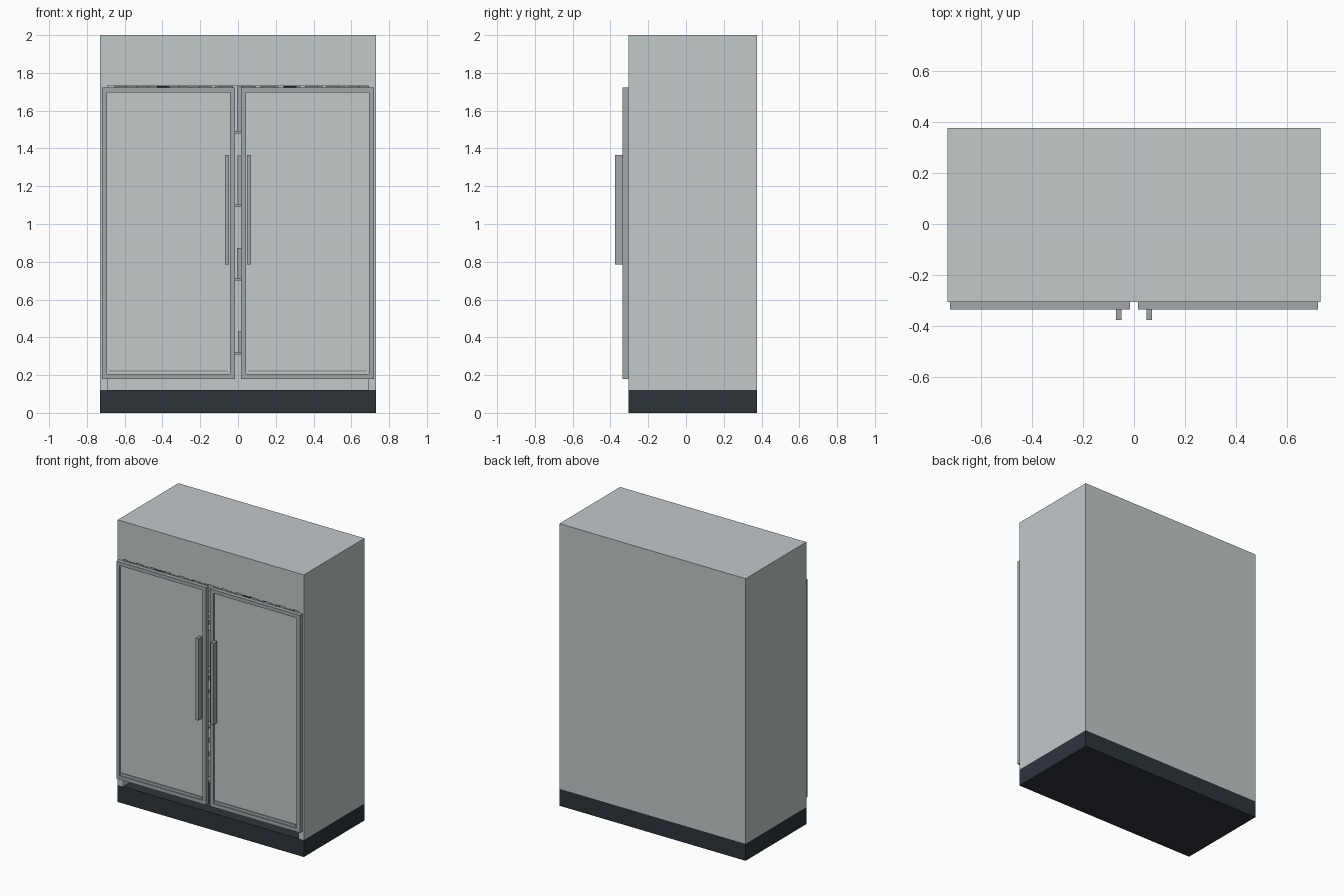
import bpy, bmesh, random
from mathutils import Vector

random.seed(4)
cube = bpy.data.objects.get("Cube")
if cube:
    bpy.data.objects.remove(cube, do_unlink=True)


def material(name, color):
    m = bpy.data.materials.new(name)
    m.use_nodes = True
    m.diffuse_color = (*color, 1)
    m.node_tree.nodes["Principled BSDF"].inputs["Base Color"].default_value = (*color, 1)
    return m


STEEL = material("light steel", (0.54, 0.58, 0.59))
TRIM = material("grey trim", (0.36, 0.39, 0.40))
DARK = material("dark base", (0.026, 0.034, 0.042))


def box(name, lo, hi, *mats, edit=None):
    """Box between two corners, with an optional bmesh edit."""
    lo, hi = Vector(lo), Vector(hi)
    bm = bmesh.new()
    bmesh.ops.create_cube(bm, size=1)
    for v in bm.verts:
        v.co = (lo + hi) / 2 + v.co * (hi - lo)
    if edit:
        edit(bm)
    mesh = bpy.data.meshes.new(name)
    bm.to_mesh(mesh)
    bm.free()
    for m in mats:
        mesh.materials.append(m)
    obj = bpy.data.objects.new(name, mesh)
    bpy.context.collection.objects.link(obj)
    return obj


def recess_front(bm):
    """Sink a panel into the front of a door."""
    bm.normal_update()
    front = min(bm.faces, key=lambda f: f.normal.y)
    bmesh.ops.inset_region(bm, faces=[front], thickness=0.037)
    rim = bmesh.ops.extrude_discrete_faces(bm, faces=[front])
    panel = rim["faces"][0]
    for v in panel.verts:
        v.co.y += 0.01
    panel.material_index = 1


# Base and hollow cabinet
box("base", (-0.73, -0.305, 0), (0.73, 0.375, 0.12), DARK)
cabinet = box("cabinet", (-0.73, -0.305, 0.12), (0.73, 0.375, 2), STEEL)
cutter = box("cavity_cutter", (-0.69, -0.5, 0), (0.69, 0.335, 1.732), STEEL)
cutter.hide_render = True
cut = cabinet.modifiers.new("cavity", "BOOLEAN")
cut.operation = "DIFFERENCE"
cut.solver = "EXACT"
cut.object = cutter
bpy.context.view_layer.objects.active = cabinet
bpy.ops.object.modifier_apply(modifier=cut.name)
bpy.data.objects.remove(cutter, do_unlink=True)

# Doors, sills and handles on both sides
for side, s in (("left", 1), ("right", -1)):
    def part(name, x0, x1, y0, y1, z0, z1, *mats, edit=None):
        a, b = sorted((s * x0, s * x1))
        box(f"{side}_{name}", (a, y0, z0), (b, y1, z1), *mats, edit=edit)

    part("door", 0.016, 0.72, -0.335, -0.305, 0.18, 1.722, TRIM, STEEL, edit=recess_front)
    part("door_sill", 0.053, 0.683, -0.331, -0.324, 0.216, 0.226, TRIM)
    part("handle", 0.048, 0.07, -0.375, -0.335, 0.785, 1.365, TRIM)

# Shelves and the cartons standing on them
for level, (z, height) in enumerate(((0.31, 0.11), (0.7, 0.16), (1.09, 0.26), (1.48, 0.235))):
    box(f"shelf_{level + 1}", (-0.69, -0.27, z), (0.69, 0.335, z + 0.013), TRIM)
    for i in range(-5, 6):
        x = i * 0.12 + 0.045
        half = random.uniform(0.042, 0.051)
        box(f"carton_{level + 1}_{i + 6}", (x - half, -0.22, z + 0.013),
            (x + half, 0.28, z + 0.013 + height), TRIM)

# Small vent tabs above the doors
for i in range(12):
    x = -0.62 + i * 0.112
    box(f"vent_tab_{i + 1}", (x - 0.033, -0.304, 1.723), (x + 0.033, -0.29, 1.731),
        DARK if i in (2, 8) else TRIM)
